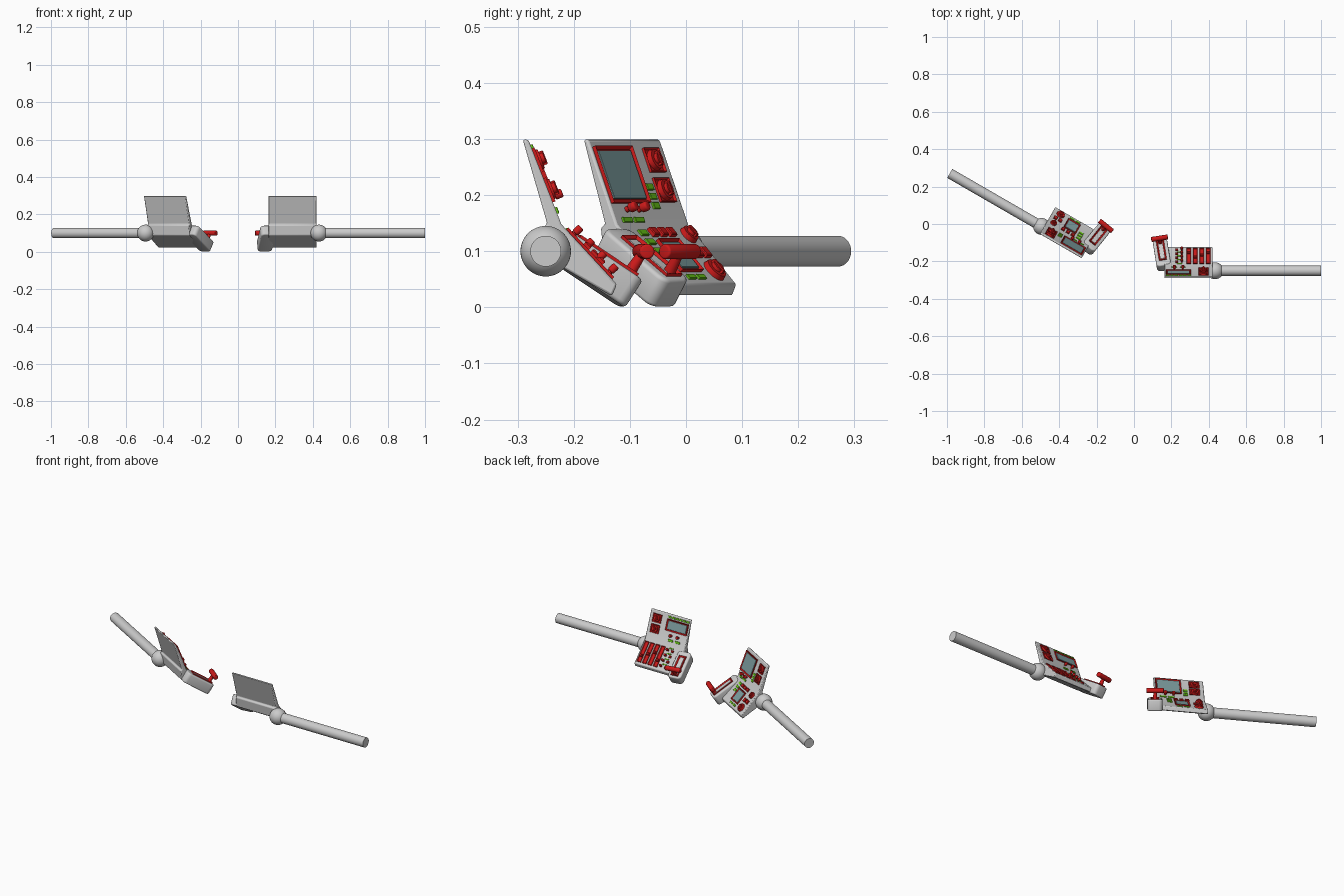
import bpy, bmesh, math
from mathutils import Matrix, Vector

if "Cube" in bpy.data.objects:
    bpy.data.objects.remove(bpy.data.objects["Cube"])


def material(name, rgb):
    m = bpy.data.materials.new(name)
    m.diffuse_color = (*rgb, 1)
    m.use_nodes = True
    m.node_tree.nodes["Principled BSDF"].inputs["Base Color"].default_value = m.diffuse_color
    return m


RED = material("red", (0.6, 0.01, 0.01))
GREEN = material("green", (0.15, 0.6, 0.01))
GLASS = material("screen_glass", (0.2, 0.33, 0.34))


def finish(name, bm, M, mat=None, smooth=True):
    bm.transform(M)
    bmesh.ops.recalc_face_normals(bm, faces=bm.faces)
    me = bpy.data.meshes.new(name)
    bm.to_mesh(me)
    bm.free()
    ob = bpy.data.objects.new(name, me)
    bpy.context.collection.objects.link(ob)
    if mat:
        me.materials.append(mat)
    if smooth:
        bpy.context.view_layer.objects.active = ob
        ob.select_set(True)
        bpy.ops.object.shade_smooth_by_angle(angle=math.radians(35))
        ob.select_set(False)
    return ob


def cube(w, h, d):
    """Box with its base centred on the origin."""
    bm = bmesh.new()
    bmesh.ops.create_cube(bm, size=1, matrix=Matrix.Translation((0, 0, d / 2)) @ Matrix.Diagonal((w, h, d, 1)))
    return bm


def box(name, P, s, t, w, h, d, mat=RED, n=-0.001):
    bm = cube(w, h, d)
    top = [e for e in bm.edges if all(v.co.z > d * 0.9 for v in e.verts)]
    bmesh.ops.bevel(bm, geom=top, offset=min(w, h, d) * 0.2, segments=1, affect='EDGES')
    finish(name, bm, P @ Matrix.Translation((s, t, n)), mat, False)


def tray(name, P, s, t, w, h, d, rim, mat=RED):
    """Raised frame around a recessed floor."""
    bm = cube(w, h, d)
    top = max(bm.faces, key=lambda f: f.calc_center_median().z)
    bmesh.ops.inset_region(bm, faces=[top], thickness=rim)
    for v in top.verts:
        v.co.z -= d * 0.7
    finish(name, bm, P @ Matrix.Translation((s, t, -0.001)), mat, False)


def rod(name, P, a, b, r1, r2=None, mat=RED, bevel=0.0, seg=24):
    """Cylinder or cone from point a to point b."""
    a, b = Vector(a), Vector(b)
    bm = bmesh.new()
    bmesh.ops.create_cone(bm, cap_ends=True, segments=seg, radius1=r1, radius2=r1 if r2 is None else r2,
                          depth=(b - a).length)
    if bevel:
        rim = [e for e in bm.edges if abs(e.verts[0].co.z - e.verts[1].co.z) < 1e-6]
        bmesh.ops.bevel(bm, geom=rim, offset=bevel, segments=3, profile=0.5, affect='EDGES')
    rot = (b - a).to_track_quat('Z', 'Y').to_matrix().to_4x4()
    finish(name, bm, P @ Matrix.Translation((a + b) / 2) @ rot, mat)


def screen(name, P, s, t, w, h, rim=0.008):
    tray(name + "_frame", P, s, t, w, h, 0.008, rim)
    box(name + "_glass", P, s, t, w - 2 * rim, h - 2 * rim, 0.004, GLASS, 0.001)


def dial(name, P, s, t, r=0.02, plate=True):
    if plate:
        tray(name + "_plate", P, s, t, 0.054, 0.046, 0.006, 0.005)
    rod(name + "_ring", P, (s, t, 0), (s, t, 0.009), r, r * 0.9)
    rod(name + "_hub", P, (s, t, 0), (s, t, 0.015), r * 0.55, r * 0.5)
    box(name + "_grip", P, s, t, r * 0.35, r * 1.3, 0.018)


def knob(name, P, s, t, r=0.008):
    rod(name + "_stem", P, (s, t, 0), (s, t, 0.01), r * 0.6)
    rod(name + "_cap", P, (s, t, 0.007), (s, t, 0.022), r, bevel=r * 0.4, seg=16)


def slope(y0, z0, y1, z1, x):
    """Panel frame: columns are across, up the slope, outward."""
    t = Vector((0, y1 - y0, z1 - z0)).normalized()
    s = Vector((-1, 0, 0))
    m = Matrix((s, t, s.cross(t))).transposed().to_4x4()
    m.translation = (x, y0, z0)
    return m


# side profile (y, z) of the console body, measured from the ball joint
PROFILE = [(-0.041, 0.299), (-0.031, 0.299), (0.028, 0.148), (0.127, 0.041),
           (0.118, 0.02), (0.0, 0.088), (-0.006, 0.142), (0.003, 0.148)]


def console(side, C):
    # console body
    bm = bmesh.new()
    f = bm.faces.new([bm.verts.new((-0.012, y, z)) for y, z in PROFILE])
    ext = bmesh.ops.extrude_face_region(bm, geom=[f])
    bmesh.ops.translate(bm, vec=(-0.258, 0, 0), verts=[v for v in ext["geom"] if isinstance(v, bmesh.types.BMVert)])
    body = finish(side + "_console_body", bm, C)
    bev = body.modifiers.new("bevel", 'BEVEL')
    bev.width, bev.segments, bev.limit_method = 0.004, 2, 'ANGLE'

    # arm and ball joint
    rod(side + "_arm", C, (0, 0, 0.1), (0.567, 0, 0.1), 0.0275, mat=None, seg=48)
    bm = bmesh.new()
    bmesh.ops.create_uvsphere(bm, u_segments=40, v_segments=24, radius=0.045)
    finish(side + "_ball_joint", bm, C @ Matrix.Translation((0, 0, 0.1)))

    # throttle pod
    pod = C @ Matrix.Translation((-0.285, 0.1, 0.095)) @ Matrix.Rotation(math.radians(9), 4, 'Z') \
        @ slope(0, 0, -0.834, 0.552, 0)
    bm = cube(0.078, 0.17, 0.059)
    bmesh.ops.translate(bm, vec=(0, 0, -0.059), verts=bm.verts)
    up = [e for e in bm.edges if abs(e.verts[0].co.z - e.verts[1].co.z) > 0.01]
    bmesh.ops.bevel(bm, geom=up, offset=0.02, segments=5, profile=0.5, affect='EDGES')
    rim = [e for e in bm.edges if abs(e.verts[0].co.z - e.verts[1].co.z) < 1e-5]
    bmesh.ops.bevel(bm, geom=rim, offset=0.007, segments=3, profile=0.5, affect='EDGES')
    finish(side + "_throttle_pod", bm, pod)
    tray(side + "_throttle_slot", pod, 0, -0.01, 0.042, 0.125, 0.007, 0.009)
    box(side + "_throttle_track", pod, 0, -0.01, 0.024, 0.107, 0.004, None)
    rod(side + "_throttle_stem", pod, (0, -0.06, 0), (0, -0.06, 0.045), 0.011, 0.008)
    rod(side + "_throttle_bar", pod, (-0.045, -0.06, 0.045), (0.045, -0.06, 0.045), 0.0135, bevel=0.004)

    # controls shared by both upper panels
    upper = C @ slope(0.028, 0.148, -0.031, 0.299, -0.012)
    lower = C @ slope(0.127, 0.041, 0.028, 0.148, -0.012)
    for i, t in enumerate((0.122, 0.065)):
        dial(f"{side}_upper_dial_{i}", upper, 0.05, t)
    return upper, lower


# right console: wide screen and sliders
up, low = console("right", Matrix.Translation((0.433, -0.25, 0)))
screen("right_screen", up, 0.183, 0.105, 0.135, 0.062)
for i in range(6):
    box(f"right_top_button_{i}", up, 0.126 + i * 0.023, 0.147, 0.018, 0.01, 0.005, GREEN)
for i, s in enumerate((0.16, 0.205)):
    knob(f"right_upper_knob_{i}", up, s, 0.052)
    box(f"right_upper_button_{i}", up, s, 0.026, 0.03, 0.012, 0.005, GREEN)
for i in range(4):
    s = 0.024 + i * 0.035
    tray(f"right_slider_slot_{i}", low, s, 0.073, 0.025, 0.12, 0.006, 0.005)
    box(f"right_slider_cap_{i}", low, s, 0.05 + 0.018 * (i % 3), 0.018, 0.014, 0.014)
for i in range(4):
    t = 0.025 + i * 0.031
    knob(f"right_lower_knob_{i}", low, 0.165, t, 0.007)
    box(f"right_lower_switch_{i}", low, 0.192, t, 0.014, 0.012, 0.008)
    box(f"right_lower_button_{i}", low, 0.178, t + 0.014, 0.026, 0.006, 0.004, GREEN)

# left console: tall screen, small screen and dials
up, low = console("left", Matrix.Translation((-0.494, -0.013, 0)) @ Matrix.Rotation(math.radians(-30), 4, 'Z')
                  @ Matrix.Diagonal((-1, 1, 1, 1)))
screen("left_screen", up, 0.185, 0.094, 0.132, 0.108)
for i, s in enumerate((0.163, 0.205)):
    knob(f"left_upper_knob_{i}", up, s, 0.028, 0.009)
    box(f"left_upper_button_{i}", up, s + 0.012, 0.008, 0.032, 0.01, 0.005, GREEN)
for i in range(3):
    box(f"left_side_button_{i}", up, 0.098, 0.035 + i * 0.018, 0.022, 0.012, 0.005, GREEN)
screen("left_small_screen", low, 0.128, 0.068, 0.075, 0.075, 0.007)
dial("left_lower_dial_front", low, 0.045, 0.032, 0.023, False)
dial("left_lower_dial_rear", low, 0.035, 0.118, 0.018, False)
for i in range(3):
    box(f"left_lower_switch_{i}", low, 0.095 + i * 0.03, 0.124, 0.02, 0.018, 0.009)
    box(f"left_lower_button_{i}", low, 0.19, 0.08 + i * 0.022, 0.026, 0.013, 0.005, GREEN)
for i in range(2):
    box(f"left_side_switch_{i}", low, 0.03 + i * 0.028, 0.075, 0.02, 0.022, 0.009)
    box(f"left_front_button_{i}", low, 0.11 + i * 0.035, 0.017, 0.026, 0.01, 0.005, GREEN)
